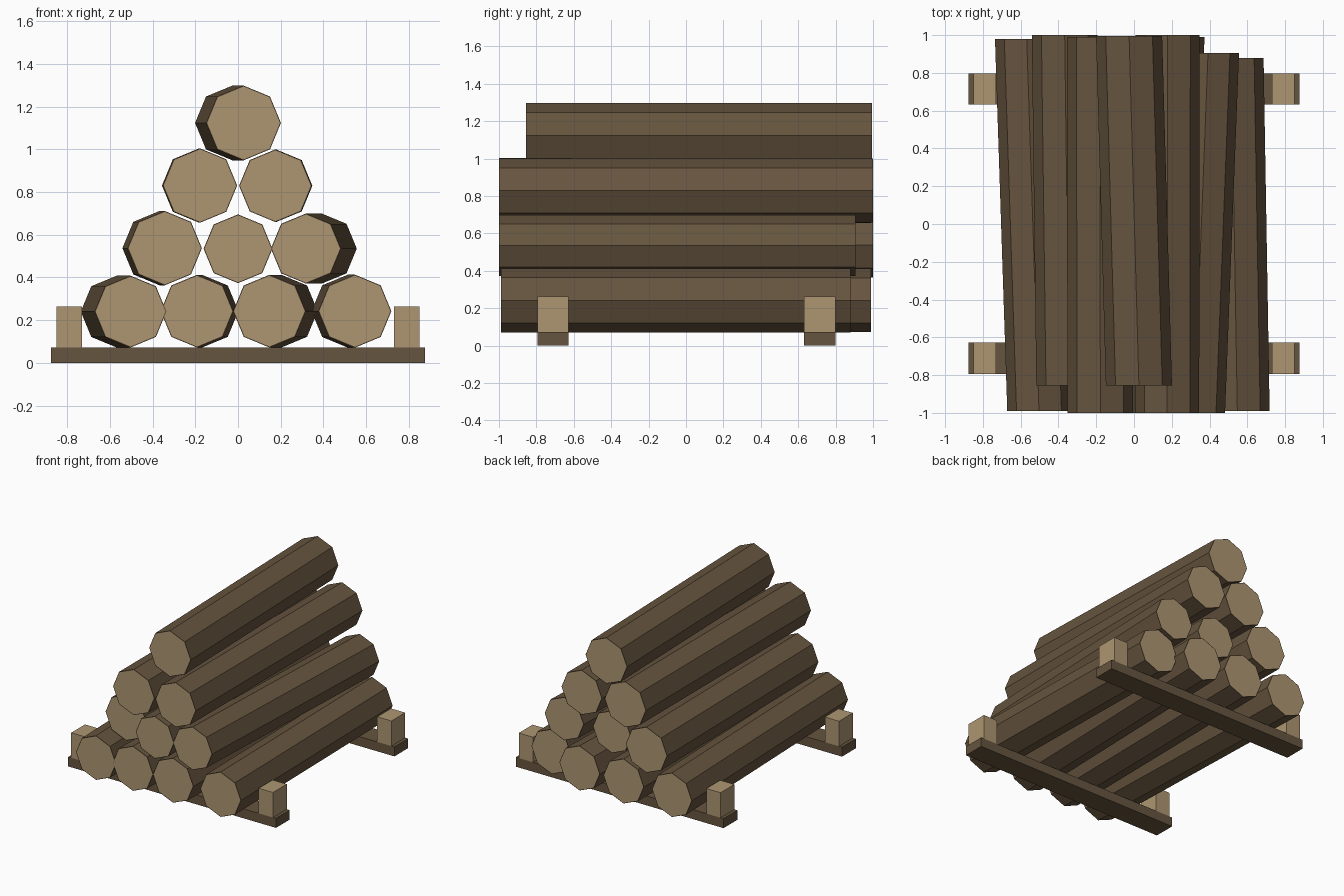
import bpy, bmesh, math

if "Cube" in bpy.data.objects:
    bpy.data.objects.remove(bpy.data.objects["Cube"])


def material(name, rgb):
    m = bpy.data.materials.new(name)
    m.diffuse_color = (*rgb, 1)
    m.use_nodes = True
    m.node_tree.nodes["Principled BSDF"].inputs["Base Color"].default_value = m.diffuse_color
    return m


BARK = material("dark bark", (0.133, 0.090, 0.049))
WOOD = material("cut wood", (0.42, 0.305, 0.17))


def finish(name, bm, mats):
    bmesh.ops.recalc_face_normals(bm, faces=bm.faces)
    me = bpy.data.meshes.new(name)
    bm.to_mesh(me)
    bm.free()
    for m in mats:
        me.materials.append(m)
    ob = bpy.data.objects.new(name, me)
    bpy.context.collection.objects.link(ob)


def log(name, r, z, x0, y0, x1, y1):
    """Octagonal log from (x0, y0) to (x1, y1), with pale cut ends inside a thin bark rim."""
    bm = bmesh.new()
    rings = []
    for x, y in ((x0, y0), (x1, y1)):
        rings.append([bm.verts.new((x + r * math.cos(i * math.pi / 4), y,
                                    z + r * math.sin(i * math.pi / 4))) for i in range(8)])
    a, b = rings
    for i in range(8):
        j = (i + 1) % 8
        bm.faces.new((a[i], a[j], b[j], b[i]))
    caps = [bm.faces.new(a), bm.faces.new(b)]
    bmesh.ops.recalc_face_normals(bm, faces=bm.faces)
    bmesh.ops.inset_individual(bm, faces=caps, thickness=0.005)
    for f in caps:
        f.material_index = 1
    finish(name, bm, [BARK, WOOD])


def box(name, mat, x, y, z):
    bm = bmesh.new()
    bmesh.ops.create_cube(bm, size=1)
    for v in bm.verts:
        v.co = [lo + (c + 0.5) * (hi - lo) for c, (lo, hi) in zip(v.co, (x, y, z))]
    finish(name, bm, [mat])


# Stacked logs: radius, centre height, front x and y, back x and y
LOGS = [
    (0.168, 0.240, -0.503, -0.99, -0.568, 0.98),
    (0.170, 0.242, -0.192, -0.99, -0.168, 0.99),
    (0.170, 0.242, 0.147, -0.99, 0.203, 0.99),
    (0.171, 0.242, 0.547, -0.99, 0.515, 0.88),
    (0.174, 0.537, -0.343, -0.855, -0.367, 1.0),
    (0.161, 0.534, 0.000, -1.0, 0.000, 0.89),
    (0.164, 0.535, 0.318, -1.0, 0.392, 0.905),
    (0.174, 0.830, -0.178, -1.0, -0.182, 0.99),
    (0.170, 0.829, 0.175, -1.0, 0.178, 1.0),
    (0.175, 1.123, 0.026, -0.855, -0.026, 0.995),
]
for i, spec in enumerate(LOGS):
    log(f"log_{i + 1}", *spec)

# Two cross beams, each with a stop post at both ends
for label, yc in (("front", -0.71), ("back", 0.715)):
    y = (yc - 0.083, yc + 0.083)
    box(f"{label}_beam", BARK, (-0.875, 0.875), y, (0, 0.072))
    for side, s in (("left", -1), ("right", 1)):
        x = sorted((s * 0.73, s * 0.85))
        box(f"{label}_{side}_post", WOOD, x, y, (0.072, 0.263))
